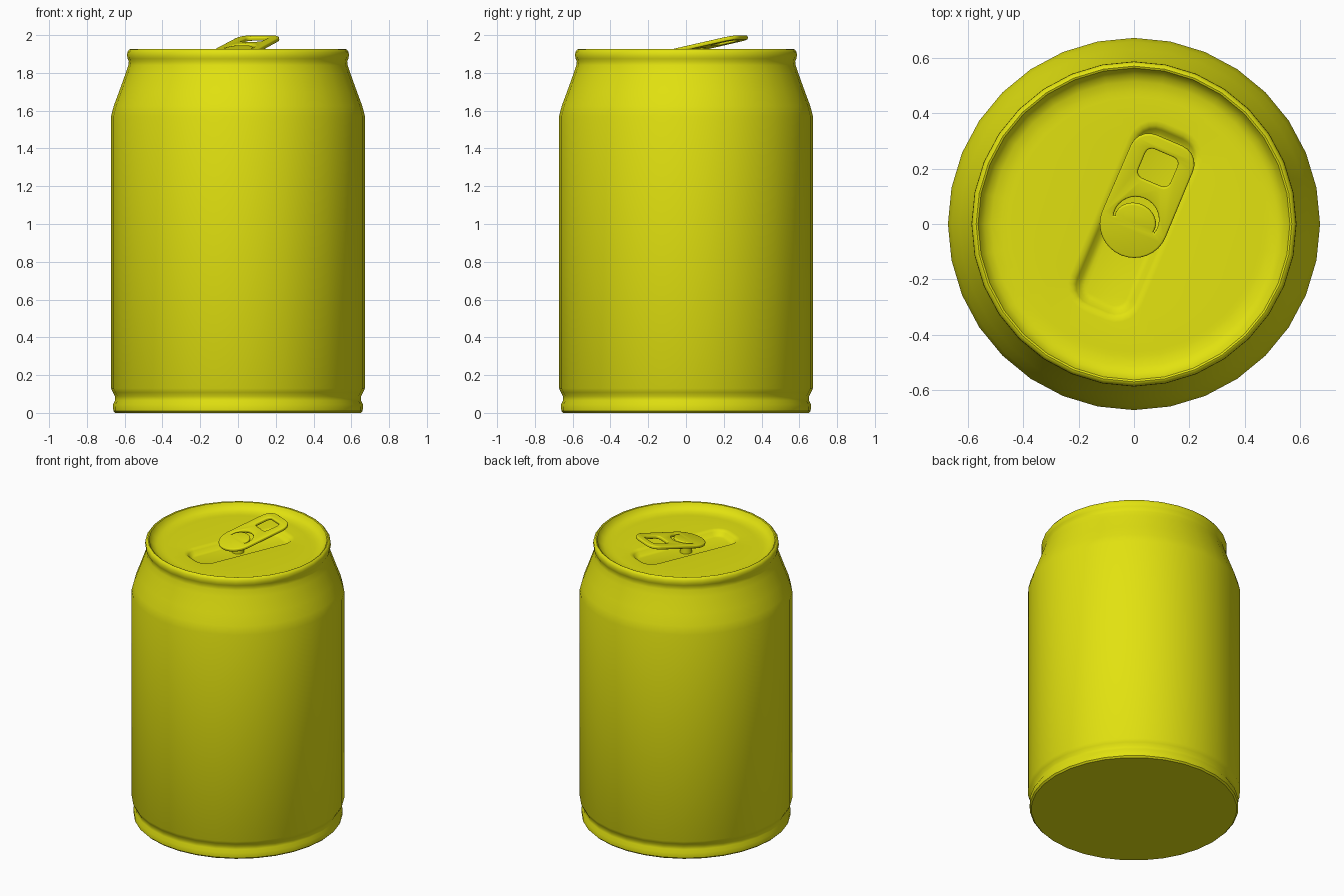
import bpy, bmesh, math
from math import sin, cos, pi, radians

if "Cube" in bpy.data.objects:
    bpy.data.objects.remove(bpy.data.objects["Cube"])

yellow = bpy.data.materials.new("yellow")
yellow.diffuse_color = (0.76, 0.76, 0.005, 1)
yellow.use_nodes = True
yellow.node_tree.nodes["Principled BSDF"].inputs["Base Color"].default_value = yellow.diffuse_color
TURN = radians(-23)          # the tab and mouth are turned on the lid
SIDES = 32


def finish(ob, angle=40):
    ob.data.materials.clear()
    ob.data.materials.append(yellow)
    bpy.ops.object.select_all(action='DESELECT')
    ob.select_set(True)
    bpy.context.view_layer.objects.active = ob
    bpy.ops.object.shade_smooth_by_angle(angle=radians(angle))


def make(name, bm, angle=40):
    me = bpy.data.meshes.new(name)
    bm.to_mesh(me)
    bm.free()
    ob = bpy.data.objects.new(name, me)
    bpy.context.collection.objects.link(ob)
    finish(ob, angle)
    return ob


def ring(r, n=SIDES):
    return [(r * cos(2 * pi * i / n), r * sin(2 * pi * i / n)) for i in range(n)]


def rounded(x0, x1, y0, y1, r, n=5):
    """Counter-clockwise rounded rectangle."""
    pts = []
    for k, (cx, cy) in enumerate([(x1 - r, y1 - r), (x0 + r, y1 - r),
                                  (x0 + r, y0 + r), (x1 - r, y0 + r)]):
        for i in range(n + 1):
            a = (k + i / n) * pi / 2
            pts.append((cx + r * cos(a), cy + r * sin(a)))
    return pts


def loft(bm, loops):
    """Join loops of equal length with quads; returns the vertex loops."""
    vs = [[bm.verts.new(p) for p in lp] for lp in loops]
    for a, b in zip(vs, vs[1:]):
        for i in range(len(a)):
            j = (i + 1) % len(a)
            bm.faces.new((a[i], a[j], b[j], b[i]))
    return vs


def loop_edges(bm, loop):
    return [bm.edges.get((loop[i - 1], loop[i])) for i in range(len(loop))]


# can body: turned profile with flat base, groove, shoulder and rim
profile = [(0.65, 0), (0.66, 0.01), (0.662, 0.045), (0.651, 0.065), (0.651, 0.088),
           (0.662, 0.108), (0.672, 0.13), (0.672, 1.57), (0.658, 1.625), (0.63, 1.70),
           (0.594, 1.80), (0.581, 1.84), (0.578, 1.86), (0.584, 1.875), (0.587, 1.89),
           (0.586, 1.91), (0.577, 1.923), (0.57, 1.926), (0.563, 1.923)]
bm = bmesh.new()
vs = loft(bm, [[(x, y, z) for x, y in ring(r)] for r, z in profile])
bm.faces.new(vs[0][::-1])
make("can_body", bm)

# lid: sunken disc with a long pressed recess under the tab
FLOOR = 1.877
bm = bmesh.new()
sink = [(0.563, 1.923), (0.556, 1.91), (0.54, 1.892), (0.515, 1.881), (0.48, FLOOR), (0.46, FLOOR)]
outer = loft(bm, [[(x, y, z) for x, y in ring(r)] for r, z in sink])


def recess(grow, z):
    pts = rounded(-0.115 - grow, 0.115 + grow, -0.335 - grow, 0.355 + grow, 0.075 + grow)
    return [(x * cos(TURN) - y * sin(TURN), x * sin(TURN) + y * cos(TURN), z) for x, y in pts]


inner = loft(bm, [recess(0.025, FLOOR), recess(0.008, FLOOR - 0.002), recess(-0.004, FLOOR - 0.012),
                  recess(-0.018, FLOOR - 0.03), recess(-0.035, FLOOR - 0.036)])
bm.faces.new(inner[-1])
bmesh.ops.triangle_fill(bm, use_beauty=True,
                        edges=loop_edges(bm, outer[-1]) + loop_edges(bm, inner[0]))
bm.normal_update()
for f in bm.faces:
    if f.normal.z < 0:
        f.normal_flip()
make("lid", bm, 50)

# pull tab: rounded plate with a finger hole and a crescent slot
outline = [(0.117 * cos(a), 0.117 * sin(a)) for a in [pi + pi * i / 16 for i in range(17)]]
outline += [p for p in rounded(-0.115, 0.115, -0.1, 0.328, 0.065) if p[1] > 0.1]
hole = rounded(-0.07, 0.07, 0.16, 0.292, 0.032, 4)
arc = [radians(-18 + 216 * i / 18) for i in range(19)]
crescent = [(0.09 * cos(a), 0.02 + 0.09 * sin(a)) for a in arc]
for a in reversed(arc):
    r = 0.09 - 0.02 - 0.02 * max(0, sin(a))
    crescent.append((r * cos(a), 0.02 + r * sin(a)))

cu = bpy.data.curves.new("pull_tab", 'CURVE')
cu.dimensions = '2D'
cu.fill_mode = 'BOTH'
cu.extrude = 0.004
cu.bevel_depth = 0.007
cu.bevel_resolution = 2
for pts in (outline, hole, crescent):
    sp = cu.splines.new('POLY')
    sp.points.add(len(pts) - 1)
    for p, (x, y) in zip(sp.points, pts):
        p.co = (x, y, 0, 1)
    sp.use_cyclic_u = True
tab = bpy.data.objects.new("pull_tab", cu)
bpy.context.collection.objects.link(tab)
tab.location = (0, 0, 1.921)
tab.rotation_euler = (math.atan(0.21), 0, TURN)
bpy.ops.object.select_all(action='DESELECT')
tab.select_set(True)
bpy.context.view_layer.objects.active = tab
bpy.ops.object.convert(target='MESH')
tab = bpy.context.view_layer.objects.active
bm = bmesh.new()
bm.from_mesh(tab.data)
bmesh.ops.remove_doubles(bm, verts=bm.verts, dist=0.0002)
bm.to_mesh(tab.data)
bm.free()
finish(tab, 40)

# rivet holding the tab to the lid
bm = bmesh.new()
vs = loft(bm, [[(x, y, z) for x, y in ring(r, 16)] for r, z in
               [(0.04, FLOOR - 0.037), (0.035, 1.914)]])
bm.faces.new(vs[-1])
make("rivet", bm)
